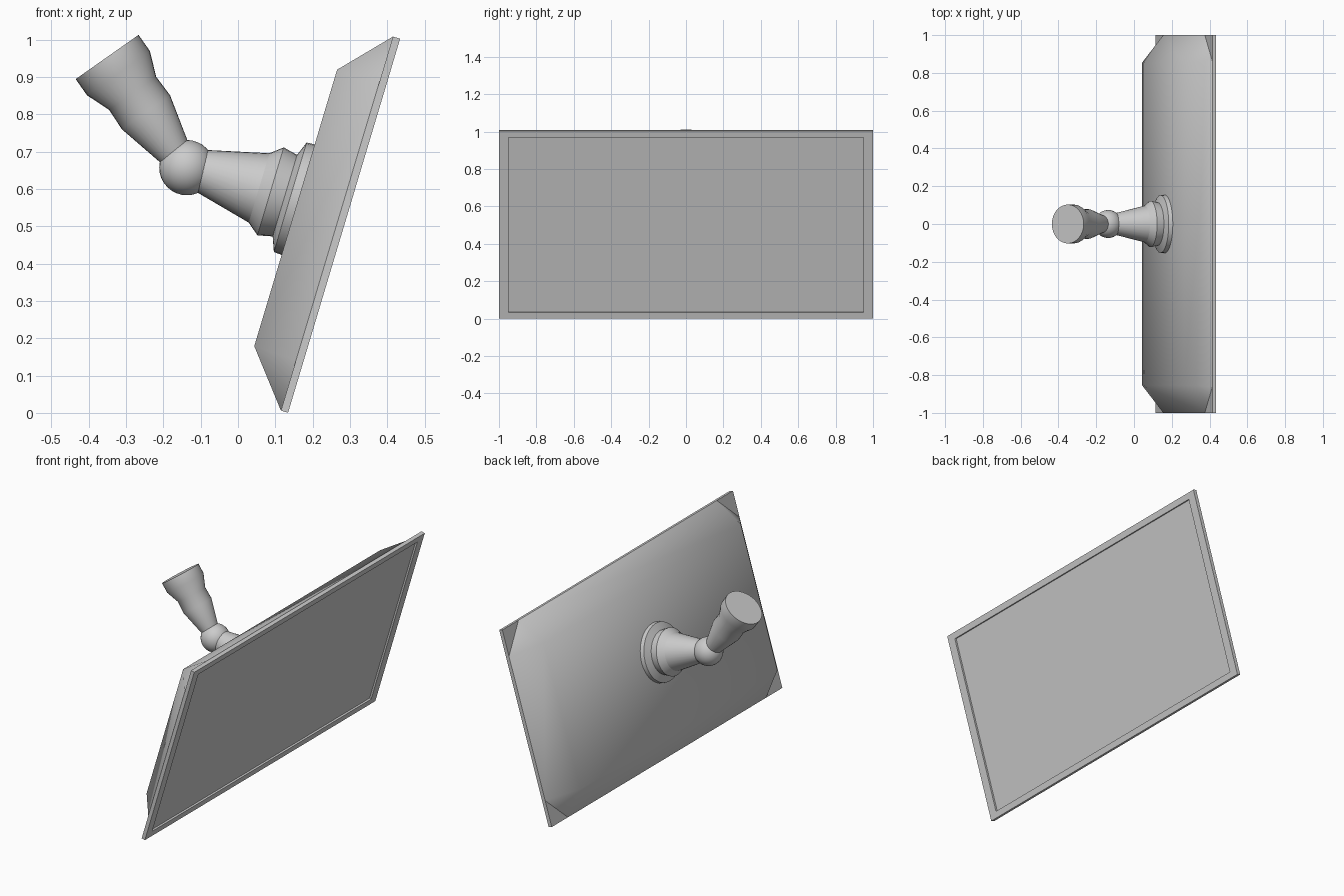
import bpy, bmesh, math
from mathutils import Vector, Matrix

if "Cube" in bpy.data.objects:
    bpy.data.objects.remove(bpy.data.objects["Cube"])


def finish(bm, name, angle):
    bmesh.ops.remove_doubles(bm, verts=bm.verts, dist=1e-5)
    bmesh.ops.recalc_face_normals(bm, faces=bm.faces)
    me = bpy.data.meshes.new(name)
    bm.to_mesh(me)
    bm.free()
    ob = bpy.data.objects.new(name, me)
    bpy.context.collection.objects.link(ob)
    bpy.ops.object.select_all(action='DESELECT')
    ob.select_set(True)
    bpy.context.view_layer.objects.active = ob
    bpy.ops.object.shade_smooth_by_angle(angle=math.radians(angle))
    return ob


def loft(name, loops, angle):
    """Join matching closed loops of points and cap both ends."""
    bm = bmesh.new()
    rings = [[bm.verts.new(p) for p in loop] for loop in loops]
    n = len(rings[0])
    for a, b in zip(rings, rings[1:]):
        for i in range(n):
            j = (i + 1) % n
            bm.faces.new((a[i], a[j], b[j], b[i]))
    bm.faces.new(rings[0])
    bm.faces.new(rings[-1])
    return finish(bm, name, angle)


def lathe(name, origin, axis, profile, angle=25, sides=32):
    """Revolve (distance, radius) pairs around an axis lying in the xz plane."""
    d = Vector(axis).normalized()
    y = Vector((0, 1, 0))
    u = y.cross(d)
    loops = [[Vector(origin) + d * t + (u * math.cos(a) + y * math.sin(a)) * r
              for a in (2 * math.pi * k / sides for k in range(sides))]
             for t, r in profile]
    return loft(name, loops, angle)


# Tilted panel coordinates: width y, height v, outward depth n
UP = Vector((0.287, 0, 0.958)).normalized()
FACE = Vector((0.958, 0, -0.287)).normalized()
FOOT = Vector((0.115, 0, 0.006))
H = 1.046


def pt(y, v, n):
    return FOOT + Vector((0, y, 0)) + UP * v + FACE * n


def octagon(w, v0, v1, n, cy=0.0, cv=0.0):
    return [pt(y, v, n) for y, v in (
        (-w + cy, v0), (w - cy, v0), (w, v0 + cv), (w, v1 - cv),
        (w - cy, v1), (-w + cy, v1), (-w, v1 - cv), (-w, v0 + cv))]


def rect(w, v0, v1, n):
    return [pt(-w, v0, n), pt(w, v0, n), pt(w, v1, n), pt(-w, v1, n)]


# Screen frame with recessed display
loft("screen_frame", [
    rect(1, 0, H, 0), rect(1, 0, H, 0.02),
    rect(0.95, 0.034, H - 0.034, 0.02), rect(0.95, 0.034, H - 0.034, 0.01)], 30)

# Tapered rear housing with clipped corners
loft("rear_housing", [
    octagon(1, 0, H, 0, 0.14, 0.14),
    octagon(0.855, 0.145, 0.918, -0.118)], 60)

# Ball joint
bm = bmesh.new()
BALL = Vector((-0.137, 0, 0.657))
bmesh.ops.create_uvsphere(bm, u_segments=32, v_segments=16, radius=0.074,
                          matrix=Matrix.Translation(BALL))
finish(bm, "ball_joint", 60)

# Stepped cone from the ball to the housing
lathe("mount_cone", (-0.135, 0, 0.66), FACE, [
    (0.04, 0.058), (0.20, 0.097), (0.232, 0.123), (0.272, 0.114),
    (0.287, 0.153), (0.315, 0.155)])

# Flared wall arm
lathe("wall_arm", (-0.143, 0, 0.658), (-0.575, 0, 0.818), [
    (0.04, 0.044), (0.18, 0.079), (0.242, 0.077), (0.308, 0.103),
    (0.361, 0.103)], angle=40)
